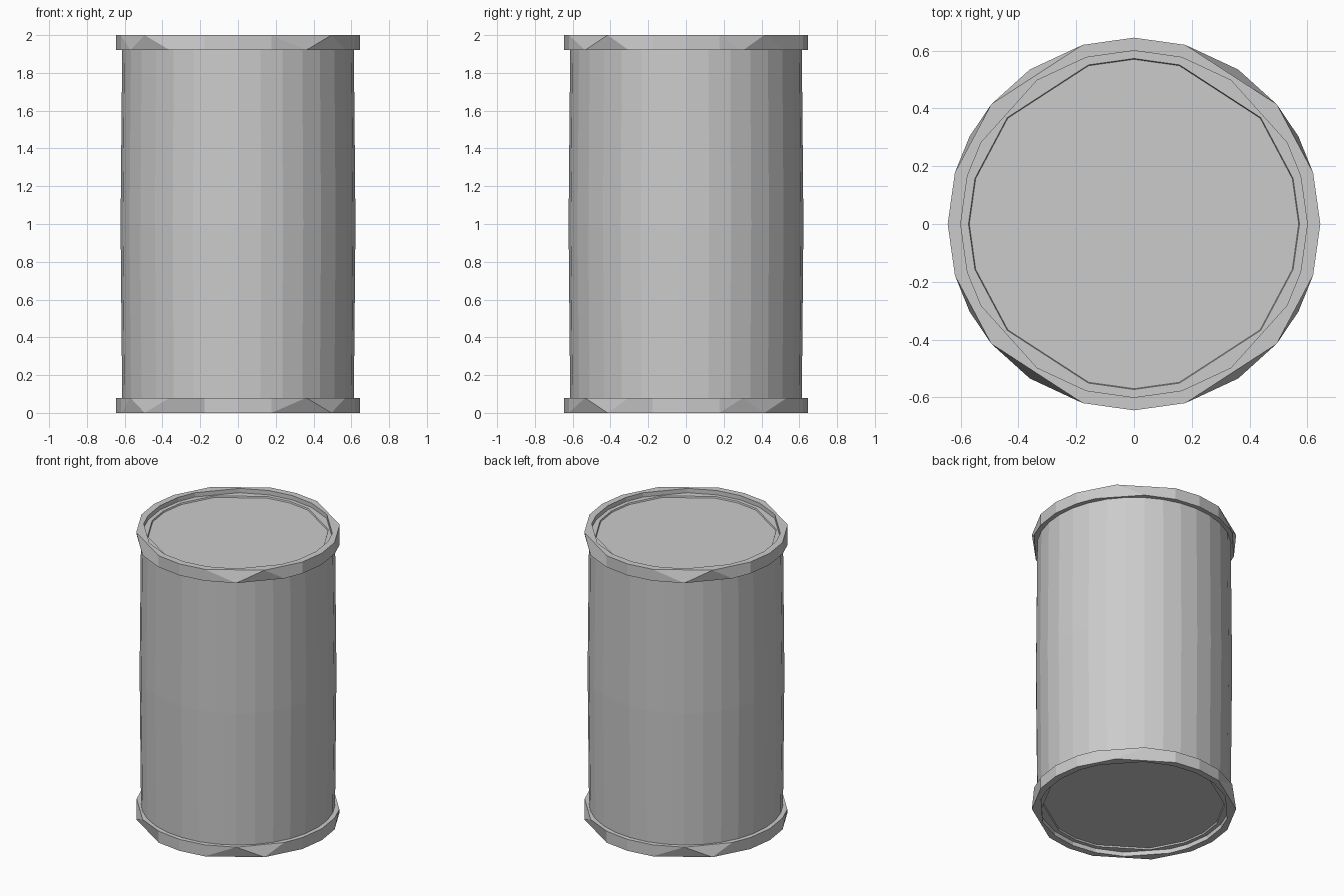
import bpy
import bmesh
from math import cos, sin, radians, tau

cube = bpy.data.objects.get("Cube")
if cube:
    bpy.data.objects.remove(cube, do_unlink=True)

GREY = (0.6, 0.6, 0.6, 1)
steel = bpy.data.materials.new("plain_grey_steel")
steel.diffuse_color = GREY
steel.use_nodes = True
steel.node_tree.nodes["Principled BSDF"].inputs["Base Color"].default_value = GREY


def mirrored(quarter):
    """Full circle of angles mirrored from those of one quarter."""
    angles = {a for q in quarter for a in (q, 180 - q, 180 + q, (360 - q) % 360)}
    return [radians(a) for a in sorted(angles)]


SPARSE = mirrored([0, 16, 40, 74, 90])
DENSE = mirrored([0, 16, 28, 56, 74, 90])
ROUND = [tau * i / 32 for i in range(32)]


def loop(bm, angles, radius, z):
    return [(a, bm.verts.new((radius * cos(a), radius * sin(a), z))) for a in angles]


def bridge(bm, a, b):
    """Joins two loops, with triangles where their corners do not match."""
    i = j = 0
    while i < len(a) or j < len(b):
        na = a[i + 1][0] if i + 1 < len(a) else tau + (i >= len(a))
        nb = b[j + 1][0] if j + 1 < len(b) else tau + (j >= len(b))
        a0, a1 = a[i % len(a)][1], a[(i + 1) % len(a)][1]
        b0, b1 = b[j % len(b)][1], b[(j + 1) % len(b)][1]
        if abs(na - nb) < 0.001:
            bm.faces.new((a0, a1, b1, b0))
            i, j = i + 1, j + 1
        elif na < nb:
            bm.faces.new((a0, a1, b0))
            i += 1
        else:
            bm.faces.new((a0, b1, b0))
            j += 1


def finish(bm, name):
    bmesh.ops.recalc_face_normals(bm, faces=bm.faces)
    mesh = bpy.data.meshes.new(name)
    bm.to_mesh(mesh)
    bm.free()
    mesh.materials.append(steel)
    obj = bpy.data.objects.new(name, mesh)
    bpy.context.collection.objects.link(obj)
    return obj


# Body, very slightly fuller at the middle seam
bm = bmesh.new()
rings = [loop(bm, ROUND, r, z) for r, z in ((0.613, 0.04), (0.622, 1), (0.613, 1.96))]
for low, high in zip(rings, rings[1:]):
    bridge(bm, low, high)
finish(bm, "barrel_body")

# Rims and recessed ends, mirrored between top and bottom
for side, end, sign in (("top", 2, -1), ("bottom", 0, 1)):
    bm = bmesh.new()
    section = ((SPARSE, 0.645, 0), (DENSE, 0.645, 0.08), (DENSE, 0.6, 0.08),
               (DENSE, 0.6, 0))
    rings = [loop(bm, ang, r, end + sign * d) for ang, r, d in section]
    for k in range(len(rings)):
        bridge(bm, rings[k], rings[(k + 1) % len(rings)])
    finish(bm, side + "_rim")

    bm = bmesh.new()
    outer = loop(bm, DENSE, 0.605, end + sign * 0.03)
    step = loop(bm, SPARSE, 0.573, end + sign * 0.03)
    inner = loop(bm, SPARSE, 0.57, end + sign * 0.04)
    bridge(bm, outer, step)
    bridge(bm, step, inner)
    bm.faces.new([v for _, v in inner])
    lid = finish(bm, side + "_lid")
    # Open shell: turn it to face out of the barrel
    if lid.data.polygons[-1].normal.z * sign > 0:
        lid.data.flip_normals()
